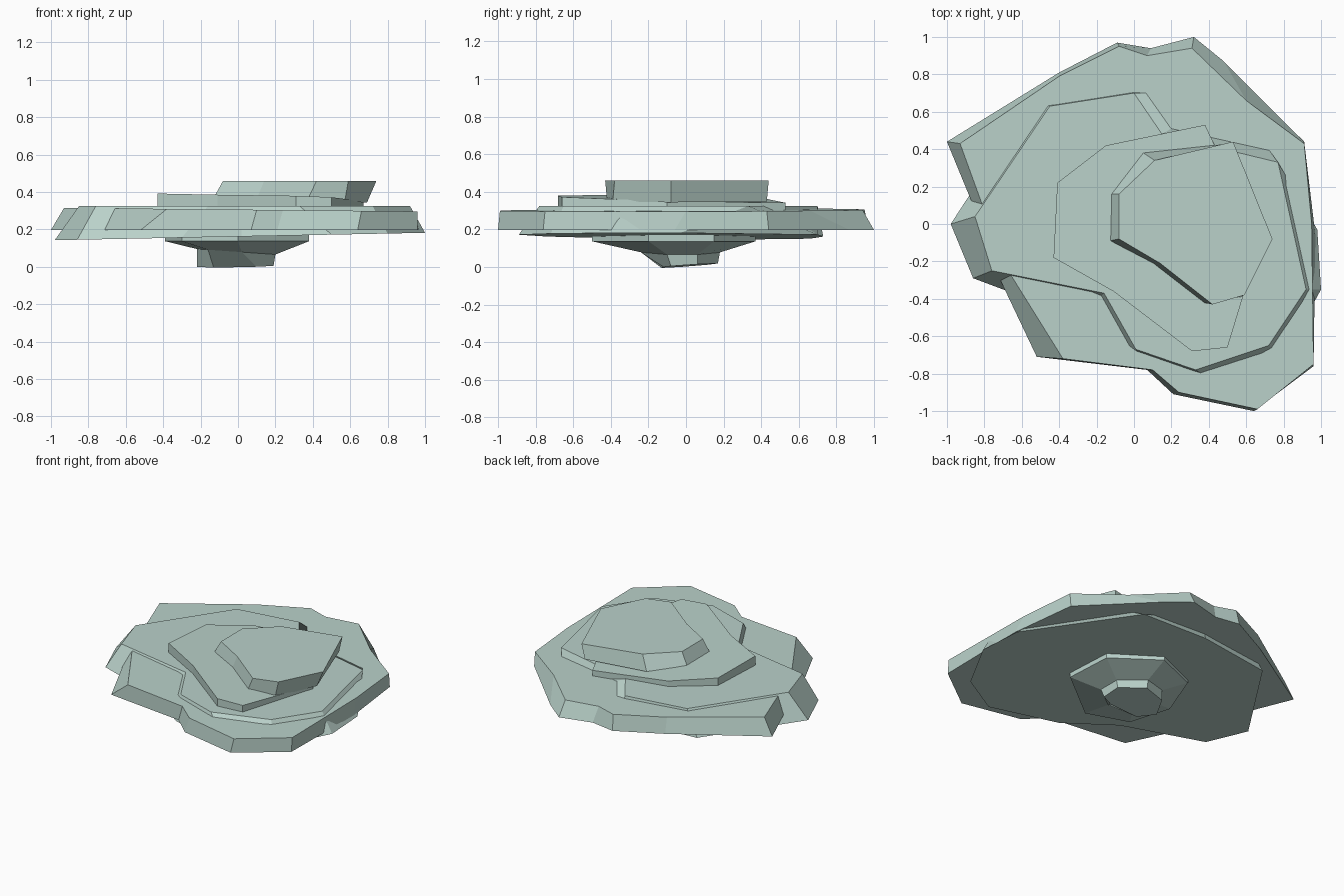
import bpy
import bmesh

cube = bpy.data.objects.get("Cube")
if cube:
    bpy.data.objects.remove(cube, do_unlink=True)

stone = bpy.data.materials.new("pale_green_stone")
stone.use_nodes = True
stone_colour = (0.49, 0.64, 0.59, 1.0)
stone.diffuse_color = stone_colour
stone.node_tree.nodes["Principled BSDF"].inputs["Base Color"].default_value = stone_colour


def plane(height, slope_x=0.0, slope_y=0.0):
    """Return a function giving the height of a tilted plane."""
    return lambda x, y: height + slope_x * x + slope_y * y


def slab(name, lower, upper, lower_plane, upper_plane):
    """Loft a flat-faced rock layer between two matching outlines."""
    bm = bmesh.new()
    bottom = [bm.verts.new((x, y, lower_plane(x, y))) for x, y in lower]
    top = [bm.verts.new((x, y, upper_plane(x, y))) for x, y in upper]
    bm.faces.new(list(reversed(bottom)))
    bm.faces.new(top)
    count = len(bottom)
    for i in range(count):
        j = (i + 1) % count
        bm.faces.new((bottom[i], bottom[j], top[j], top[i]))
    bmesh.ops.recalc_face_normals(bm, faces=bm.faces[:])
    mesh = bpy.data.meshes.new(name)
    bm.to_mesh(mesh)
    bm.free()
    mesh.materials.append(stone)
    layer = bpy.data.objects.new(name, mesh)
    bpy.context.scene.collection.objects.link(layer)
    return layer


# Widest layer, with a ragged rim
slab(
    "wide_rock_layer",
    lower=[(-1, .44), (-.86, .1), (-.71, -.31), (-.52, -.71), (.07, -.78),
           (.21, -.91), (.64, -1), (.96, -.76), (.97, -.06), (.91, .44),
           (.48, .87), (.32, 1), (.09, .94), (-.09, .97), (-.4, .81)],
    upper=[(-.93, .43), (-.81, .1), (-.66, -.27), (-.38, -.72), (.1, -.78),
           (.24, -.9), (.66, -.99), (.96, -.75), (.95, 0), (.91, .43),
           (.6, .66), (.31, .94), (.07, .9), (-.08, .95), (-.4, .79)],
    lower_plane=plane(.197),
    upper_plane=plane(.306, -.01),
)

# Deep layer that rises through the wide one and flares out beneath it
slab(
    "deep_rock_layer",
    lower=[(-.98, 0), (-.86, -.29), (-.3, -.5), (.02, -.74), (.5, -.89),
           (.8, -.72), (1, -.35), (.98, -.03), (.5, .7), (0, .73), (-.55, .66)],
    upper=[(-.85, .04), (-.76, -.25), (-.16, -.37), (.01, -.67), (.33, -.78),
           (.72, -.65), (.92, -.35), (.77, .33), (.15, .48), (0, .7), (-.45, .63)],
    lower_plane=plane(.162, .02),
    upper_plane=plane(.325),
)

# Tilted step under the summit
step = [(-.43, -.18), (-.11, -.36), (.31, -.68), (.5, -.66),
        (.67, -.1), (.45, .38), (.38, .53), (-.15, .42), (-.41, .22)]
slab("tilted_step", step, step, plane(.3), plane(.371, -.036, -.029))

# Flat summit with a sloping left flank
slab(
    "summit_layer",
    lower=[(-.13, -.09), (.1, -.21), (.37, -.42), (.57, -.39),
           (.69, -.08), (.51, .43), (.05, .38), (-.12, .16)],
    upper=[(-.08, -.08), (.14, -.21), (.42, -.43), (.59, -.38),
           (.74, -.08), (.53, .44), (.11, .34), (-.08, .16)],
    lower_plane=plane(.365, -.03),
    upper_plane=plane(.46),
)

# Underside: straight collar, taper and hanging tip
collar = [(-.39, -.1), (-.3, -.4), (0, -.5), (.38, -.2),
          (.36, .15), (.05, .37), (-.26, .24)]
taper = [(-.22, -.04), (-.16, -.2), (.02, -.24), (.2, -.1),
         (.2, .06), (.03, .18), (-.14, .12)]
tip = [(-.22, -.03), (-.13, -.13), (.1, -.12), (.19, -.08),
       (.19, .06), (.03, .17), (-.14, .12)]
collar_base = plane(.137)
taper_base = plane(.08, -.07)
slab("underside_collar", collar, collar, collar_base, plane(.19))
slab("underside_taper", taper, collar, taper_base, collar_base)
slab("hanging_tip", tip, taper, plane(.007, .02, .07), taper_base)
